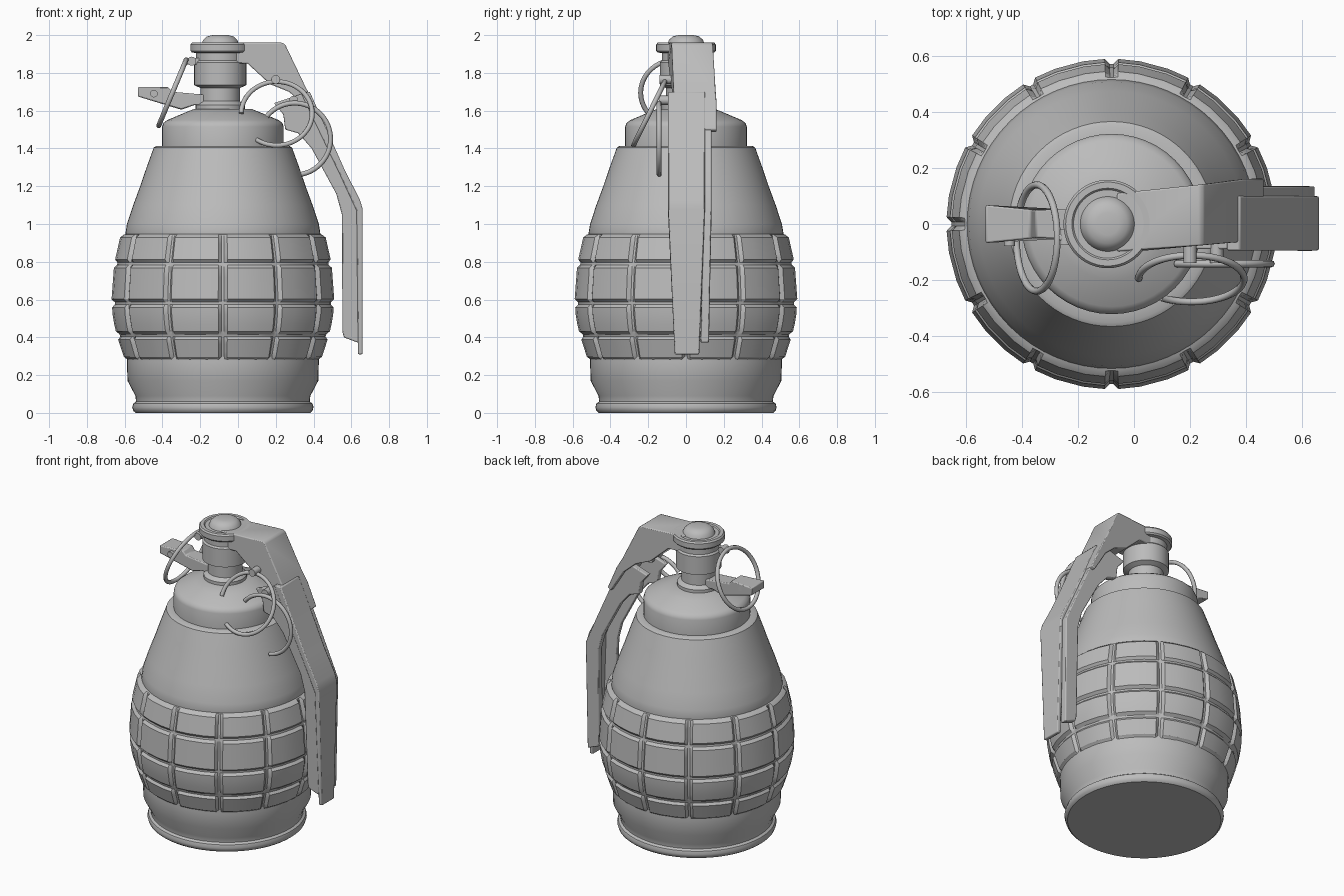
import bpy, bmesh, math
from mathutils import Vector

cube = bpy.data.objects.get("Cube")
if cube:
    bpy.data.objects.remove(cube, do_unlink=True)

grey = bpy.data.materials.new("plain grey")
grey.use_nodes = True
GREY = (0.5, 0.5, 0.5, 1)
grey.diffuse_color = GREY
grey.node_tree.nodes["Principled BSDF"].inputs["Base Color"].default_value = GREY

AXIS, CAP = -0.08, -0.094  # x of the body and of the fuse head


def finish(name, bm, bevel=0, angle=35):
    bmesh.ops.recalc_face_normals(bm, faces=bm.faces[:])
    mesh = bpy.data.meshes.new(name)
    bm.to_mesh(mesh)
    bm.free()
    mesh.materials.append(grey)
    ob = bpy.data.objects.new(name, mesh)
    bpy.context.collection.objects.link(ob)
    if bevel:
        mod = ob.modifiers.new("soft edges", "BEVEL")
        mod.width, mod.segments, mod.limit_method = bevel, 2, "ANGLE"
    bpy.ops.object.select_all(action="DESELECT")
    ob.select_set(True)
    bpy.context.view_layer.objects.active = ob
    bpy.ops.object.shade_smooth_by_angle(angle=math.radians(angle))
    return ob


def rings_to_mesh(name, rings, caps=True, closed=False, angle=35):
    """Bridge equal loops of points into a skin."""
    bm = bmesh.new()
    loops = [[bm.verts.new(p) for p in ring] for ring in rings]
    pairs = list(zip(loops, loops[1:]))
    if closed:
        pairs.append((loops[-1], loops[0]))
    for a, b in pairs:
        for i in range(len(a)):
            j = (i + 1) % len(a)
            bm.faces.new((a[i], a[j], b[j], b[i]))
    if caps and not closed:
        bm.faces.new(loops[0])
        bm.faces.new(loops[-1])
    return finish(name, bm, angle=angle)


def lathe(name, profile, cx, segs=48):
    turns = [2 * math.pi * i / segs for i in range(segs)]
    return rings_to_mesh(name, [[(cx + r * math.cos(t), r * math.sin(t), z) for t in turns]
                                for r, z in profile])


def prism(name, outline, low, high, bevel=0.006):
    """Extrude an xz outline along y; low and high give y at each (x, z)."""
    bm = bmesh.new()
    sides = [[bm.verts.new((x, f(x, z), z)) for x, z in outline] for f in (low, high)]
    for side in sides:
        bm.faces.new(side)
    for i in range(len(outline)):
        j = (i + 1) % len(outline)
        bm.faces.new((sides[0][i], sides[0][j], sides[1][j], sides[1][i]))
    return finish(name, bm, bevel)


def wire_ring(name, centre, u, v, radius, start, end, tube=0.013, steps=48):
    """Round wire along an arc in the plane of u and v."""
    u, v, centre = Vector(u).normalized(), Vector(v).normalized(), Vector(centre)
    normal = u.cross(v)
    closed = end - start >= 360
    loops = []
    for i in range(steps + (not closed)):
        t = math.radians(start + (end - start) * i / steps)
        out = u * math.cos(t) + v * math.sin(t)
        loops.append([centre + out * (radius + tube * math.cos(a)) + normal * tube * math.sin(a)
                      for a in (k * math.pi / 4 for k in range(8))])
    return rings_to_mesh(name, loops, closed=closed, angle=60)


def rod(name, x, z, y0, y1, r=0.02):
    turns = [math.pi * k / 6 for k in range(12)]
    return rings_to_mesh(name, [[(x + r * math.cos(a), y, z + r * math.sin(a)) for a in turns]
                                for y in (y0, y1)])


def lerp_profile(points, z):
    for (r0, z0), (r1, z1) in zip(points, points[1:]):
        if z <= z1:
            return r0 + (r1 - r0) * (z - z0) / (z1 - z0)
    return points[-1][0]


# Smooth body: base with bead rim, hidden core, sloping shoulder
lathe("body", [(0.462, 0), (0.474, 0.01), (0.48, 0.03), (0.474, 0.05), (0.46, 0.06),
               (0.463, 0.09), (0.505, 0.17), (0.508, 0.27), (0.508, 0.9), (0.516, 0.95),
               (0.508, 1.0), (0.475, 1.1), (0.438, 1.2), (0.404, 1.3), (0.375, 1.38),
               (0.366, 1.405), (0.352, 1.413), (0.3, 1.413)], AXIS, 64)

# Segmented band: twelve columns and four rows parted by shallow grooves
BULGE = [(0.518, 0.275), (0.562, 0.41), (0.583, 0.5), (0.59, 0.6), (0.576, 0.79), (0.54, 0.95)]
ROWS = [0.275, 0.41, 0.58, 0.79, 0.95]
heights = []
for lo, hi in zip(ROWS, ROWS[1:]):
    for f in (0.35, 0.65):
        heights.append((lo + (hi - lo) * f, 0))
    for edge, sign in ((lo, 1), (hi, -1)):
        heights += [(edge + sign * 0.006, 0.016), (edge + sign * 0.022, 0)]
heights.sort()
columns = [(math.radians(30 * k + off), drop) for k in range(12)
           for off, drop in ((-0.7, 0.018), (0.7, 0.018), (2.4, 0), (10, 0), (20, 0), (27.6, 0))]
band = []
for z, row_drop in heights:
    r = lerp_profile(BULGE, z)
    band.append([(AXIS + (r - max(row_drop, d)) * math.cos(t),
                  (r - max(row_drop, d)) * math.sin(t), z) for t, d in columns])
for z, at_start in ((ROWS[0] - 0.002, True), (ROWS[-1] + 0.002, False)):
    loop = [(AXIS + 0.5 * math.cos(t), 0.5 * math.sin(t), z) for t, d in columns]
    band.insert(0 if at_start else len(band), loop)
rings_to_mesh("segmented_band", band, caps=False, angle=28)

# Collar and fuse head
lathe("collar", [(0.322, 1.4), (0.322, 1.515), (0.315, 1.535), (0.295, 1.55),
                 (0.2, 1.59), (0.15, 1.61), (0.1, 1.61)], AXIS)
lathe("fuse_head", [(0.13, 1.6), (0.13, 1.63), (0.105, 1.65), (0.105, 1.72), (0.138, 1.735),
                    (0.138, 1.855), (0.128, 1.865), (0.128, 1.905), (0.15, 1.908),
                    (0.158, 1.917), (0.158, 1.95), (0.15, 1.96), (0.128, 1.96), (0.122, 1.953),
                    (0.098, 1.953), (0.09, 1.975), (0.07, 1.993), (0.04, 2.0)], CAP)

# Lever head: a tapered hood bending down over the lever
prism("lever_head", [(-0.06, 1.96), (0.235, 1.96), (0.25, 1.95), (0.36, 1.72), (0.40, 1.65),
                     (0.465, 1.5), (0.44, 1.485), (0.35, 1.63), (0.27, 1.7),
                     (0.17, 1.74), (0.05, 1.85), (-0.06, 1.85)],
      lambda x, z: -0.098 + 0.09 * max(0, min(x, 0.38)),
      lambda x, z: 0.11 + 0.13 * max(0, min(x, 0.4)))

# Lever: outer plate with a flange folded in along each side
def taper(z):
    return max(0, 0.95 - z) / 0.64

prism("lever_plate", [(0.33, 1.7), (0.38, 1.7), (0.57, 1.275), (0.645, 1.13), (0.66, 1.08),
                      (0.66, 0.31), (0.635, 0.31), (0.628, 1.07), (0.54, 1.26)],
      lambda x, z: -0.095 + 0.035 * taper(z), lambda x, z: 0.1 - 0.03 * taper(z))
FLANGE = [(0.19, 1.64), (0.37, 1.7), (0.56, 1.275), (0.645, 1.08), (0.64, 0.37),
          (0.56, 0.4), (0.553, 0.43), (0.55, 1.05), (0.52, 1.16), (0.39, 1.4),
          (0.32, 1.48), (0.25, 1.5), (0.24, 1.58)]
prism("lever_flange_back", FLANGE, lambda x, z: 0.095 - 0.02 * taper(z),
      lambda x, z: 0.135 - 0.015 * taper(z))
prism("lever_flange_front", FLANGE, lambda x, z: -0.09 + 0.035 * taper(z),
      lambda x, z: -0.06 + 0.03 * taper(z))

# Pin bracket on the right side of the head, with its cross pin
prism("pin_bracket", [(-0.53, 1.725), (-0.37, 1.725), (-0.35, 1.7), (-0.18, 1.685),
                      (-0.18, 1.63), (-0.23, 1.63), (-0.3, 1.605), (-0.53, 1.675)],
      lambda x, z: -0.045 - 0.1 * abs(x + 0.3), lambda x, z: 0.045 + 0.1 * abs(x + 0.3))
rod("cross_pin", -0.445, 1.69, -0.078, 0.06)

# Pull ring hanging from a lug on the head
rod("pull_ring_lug", -0.245, 1.862, -0.075, -0.02, 0.024)
prism("pull_ring_eye", [(-0.28, 1.88), (-0.2, 1.88), (-0.2, 1.845), (-0.28, 1.845)],
      lambda x, z: -0.06, lambda x, z: -0.035)
wire_ring("pull_ring", (-0.347, -0.05, 1.695), (0, 1, 0), (0.15, 0, 0.36), 0.19, 0, 360)

# Two open wire rings on lugs at the front of the lever
for name, x, z in (("upper_ring_lug", 0.2, 1.765), ("lower_ring_lug", 0.295, 1.655)):
    rod(name, x, z, -0.14, -0.04, 0.024)
wire_ring("upper_open_ring", (0.205, -0.195, 1.585), (1, 0, 0), (0, 0.17, 0.345),
          0.188, -125, 180)
wire_ring("lower_open_ring", (0.3, -0.142, 1.45), (1, 0, 0), (0, 0, 1), 0.19, -80, 141)
